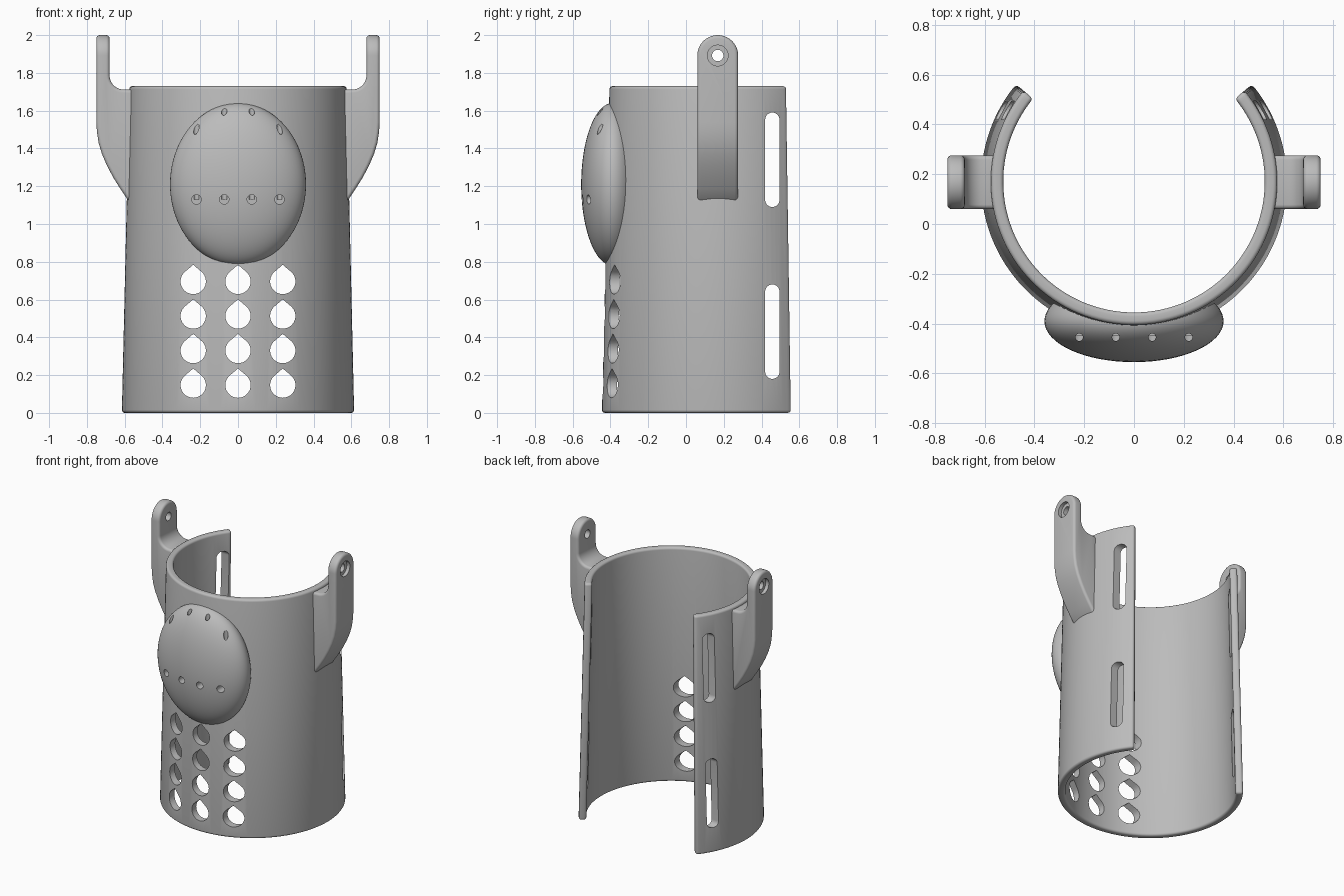
import bpy, bmesh, math
from mathutils import Vector

if "Cube" in bpy.data.objects:
    bpy.data.objects.remove(bpy.data.objects["Cube"])

grey = bpy.data.materials.new("plain grey")
grey.use_nodes = True
COLOUR = (0.5, 0.5, 0.5, 1)
grey.diffuse_color = COLOUR
grey.node_tree.nodes["Principled BSDF"].inputs["Base Color"].default_value = COLOUR

CY = 0.17                 # shell axis, y
HEIGHT = 1.73
R_BOTTOM, R_TOP, WALL = 0.615, 0.575, 0.05
PLACE = {"x": lambda u, v, d: (d, u, v),
         "y": lambda u, v, d: (u, d, v),
         "z": lambda u, v, d: (u, v, d)}


def finish(name, bm):
    bmesh.ops.recalc_face_normals(bm, faces=bm.faces)
    mesh = bpy.data.meshes.new(name)
    bm.to_mesh(mesh)
    bm.free()
    mesh.materials.append(grey)
    ob = bpy.data.objects.new(name, mesh)
    bpy.context.collection.objects.link(ob)
    return ob


def add_prism(bm, outline, axis, lo, hi):
    """Extrude a 2D outline along an axis."""
    ends = [[bm.verts.new(PLACE[axis](u, v, d)) for u, v in outline] for d in (lo, hi)]
    n = len(outline)
    bm.faces.new(ends[0])
    bm.faces.new(ends[1])
    for i in range(n):
        j = (i + 1) % n
        bm.faces.new((ends[0][i], ends[0][j], ends[1][j], ends[1][i]))


def arc(cu, cv, r, start, stop, steps):
    angles = [math.radians(start + (stop - start) * i / steps) for i in range(steps + 1)]
    return [(cu + r * math.cos(a), cv + r * math.sin(a)) for a in angles]


def circle(cu, cv, r, n=24):
    return arc(cu, cv, r, 0, 360, n)[:-1]


def apply(ob, kind, **settings):
    mod = ob.modifiers.new(kind, kind)
    for key, value in settings.items():
        setattr(mod, key, value)
    bpy.context.view_layer.objects.active = ob
    bpy.ops.object.modifier_apply(modifier=mod.name)


def combine(ob, bm, operation="DIFFERENCE"):
    tool = finish("cutter", bm)
    tool.hide_render = True
    apply(ob, "BOOLEAN", object=tool, operation=operation, solver="EXACT")
    bpy.data.objects.remove(tool)


def bevel(ob, width, angle):
    apply(ob, "BEVEL", width=width, segments=4, limit_method="ANGLE",
          angle_limit=math.radians(angle))


def smooth(ob):
    bpy.ops.object.select_all(action="DESELECT")
    ob.select_set(True)
    bpy.context.view_layer.objects.active = ob
    bpy.ops.object.shade_smooth_by_angle(angle=math.radians(32))


# Tapered shell, open at the back
bm = bmesh.new()
STEPS, GAP = 90, 50.5
rings = []
for i in range(STEPS + 1):
    a = math.radians(90 + GAP + (360 - 2 * GAP) * i / STEPS)
    section = ((R_BOTTOM - WALL, 0), (R_BOTTOM, 0), (R_TOP, HEIGHT), (R_TOP - WALL, HEIGHT))
    rings.append([bm.verts.new((r * math.cos(a), CY + r * math.sin(a), z)) for r, z in section])
for a, b in zip(rings, rings[1:]):
    for k in range(4):
        m = (k + 1) % 4
        bm.faces.new((a[k], a[m], b[m], b[k]))
bm.faces.new(rings[0])
bm.faces.new(rings[-1])
shell = finish("shell", bm)
bevel(shell, 0.016, 40)

# Drop-shaped vents in the front and strap slots near the back edges
bm = bmesh.new()
for col in (-0.237, 0, 0.237):
    for row in range(4):
        z = 0.147 + 0.183 * row
        add_prism(bm, arc(col, z, 0.067, 130, 410, 28) + [(col, z + 0.088)], "y", -0.8, -0.1)
for low, high in ((0.18, 0.68), (1.09, 1.59)):
    r, y = 0.038, 0.457
    slot = arc(y, high - r, r, 0, 180, 14) + arc(y, low + r, r, 180, 360, 14)
    add_prism(bm, slot, "x", -0.8, 0.8)
combine(shell, bm)
smooth(shell)

# Oval front pad, its back following the shell
bm = bmesh.new()
bmesh.ops.create_uvsphere(bm, u_segments=64, v_segments=40, radius=1)
bmesh.ops.scale(bm, vec=(0.36, 0.165, 0.43), verts=bm.verts)
bmesh.ops.translate(bm, vec=(0, -0.39, 1.21), verts=bm.verts)
pad = finish("front_pad", bm)
bm = bmesh.new()
bmesh.ops.create_cone(bm, cap_ends=True, segments=96, radius1=R_BOTTOM - WALL / 2,
                      radius2=R_TOP - WALL / 2, depth=HEIGHT)
bmesh.ops.translate(bm, vec=(0, CY, HEIGHT / 2), verts=bm.verts)
combine(pad, bm)

# Small channels: down from the top edge, and out through the front
for axis in "zy":
    bm = bmesh.new()
    for x in (-0.22, -0.073, 0.073, 0.22):
        if axis == "z":
            add_prism(bm, circle(x, -0.455, 0.015, 16), "z", 1.13, 1.8)
        else:
            add_prism(bm, circle(x, 1.13, 0.025), "y", -0.7, -0.45)
    combine(pad, bm)
smooth(pad)

# Hinge arms on both sides
ARM_Y, ARM_R = 0.168, 0.108
PIVOT_Z = 2 - ARM_R
inner = [(0.55, 1.10), (0.55, 1.71), (0.60, 1.712)] + arc(0.605, 1.787, 0.075, -80, 0, 8) + [(0.68, 2.05)]
outer = [(0.75, 2.05), (0.75, 1.54), (0.747, 1.49), (0.738, 1.43), (0.72, 1.37),
         (0.694, 1.31), (0.66, 1.245), (0.622, 1.185), (0.585, 1.13)]
for name, s in (("left_arm", 1), ("right_arm", -1)):
    bm = bmesh.new()
    add_prism(bm, [(s * x, z) for x, z in inner + outer], "y", ARM_Y - 0.2, ARM_Y + 0.2)
    arm = finish(name, bm)
    bm = bmesh.new()
    side = arc(ARM_Y, PIVOT_Z, ARM_R, 0, 180, 28) + [(ARM_Y - ARM_R, 1), (ARM_Y + ARM_R, 1)]
    add_prism(bm, side, "x", s * 0.4, s * 0.9)
    combine(arm, bm, "INTERSECT")
    bevel(arm, 0.018, 40)
    # Pivot hole with an outer recess
    for r, start in ((0.03, 0.6), (0.055, 0.725)):
        bm = bmesh.new()
        add_prism(bm, circle(ARM_Y, PIVOT_Z, r, 32), "x", s * start, s * 0.9)
        combine(arm, bm)
    smooth(arm)
